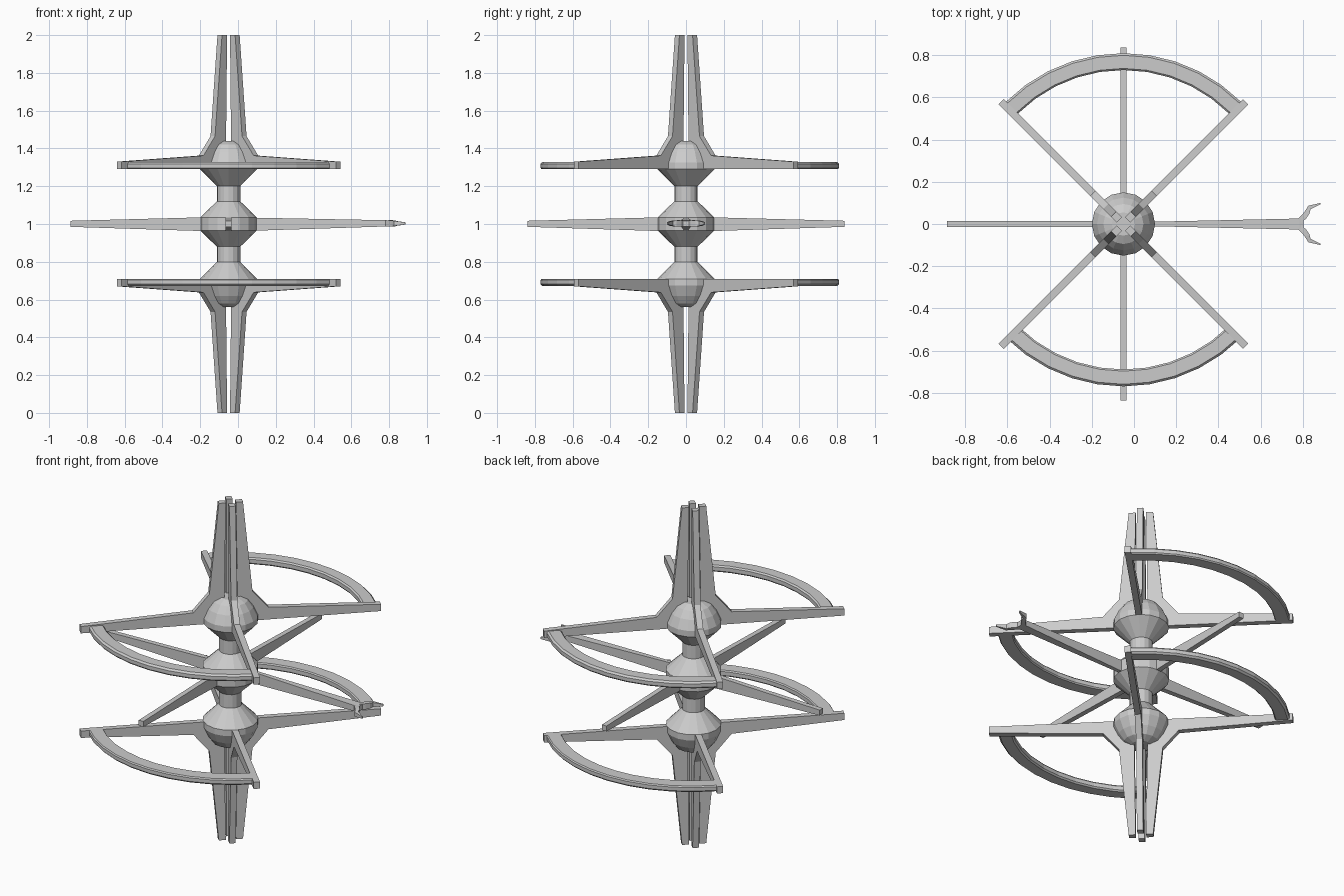
import bpy, bmesh
from math import sin, cos, pi, radians
from mathutils import Vector

if "Cube" in bpy.data.objects:
    bpy.data.objects.remove(bpy.data.objects["Cube"])

CX = -0.05  # hub axis is slightly off centre because of the long claw arm


def finish(name, bm):
    bmesh.ops.remove_doubles(bm, verts=bm.verts, dist=1e-5)
    bmesh.ops.recalc_face_normals(bm, faces=bm.faces)
    me = bpy.data.meshes.new(name)
    bm.to_mesh(me)
    bm.free()
    ob = bpy.data.objects.new(name, me)
    bpy.context.collection.objects.link(ob)
    return ob


def skin(name, rings, closed=False):
    """Join equal-length rings of points into one surface."""
    bm = bmesh.new()
    rows = [[bm.verts.new(p) for p in r] for r in rings]
    n = len(rows[0])
    pairs = list(zip(rows, rows[1:])) + ([(rows[-1], rows[0])] if closed else [])
    for a, b in pairs:
        for i in range(n):
            j = (i + 1) % n
            bm.faces.new((a[i], a[j], b[j], b[i]))
    if not closed:
        bm.faces.new(rows[0])
        bm.faces.new(rows[-1])
    return finish(name, bm)


def lathe(name, profile, n=16):
    return skin(name, [[(CX + r * cos(2 * pi * k / n), r * sin(2 * pi * k / n), z)
                        for k in range(n)] for r, z in profile])


def plate(name, outline, width, angle):
    """Extruded outline (radius, z) standing in the radial plane at an angle."""
    a = radians(angle)
    out, side = Vector((cos(a), sin(a), 0)), Vector((-sin(a), cos(a), 0))
    rings = []
    for s in (-width / 2, width / 2):
        rings.append([Vector((CX, 0, z)) + out * r + side * s for r, z in outline])
    return skin(name, rings)


def flip(z, sign):
    return 1 + sign * (z - 1)


# central column: middle hub, necks
lathe("middle_hub", [(0.062, 0.88), (0.15, 0.965), (0.15, 1.035), (0.062, 1.12)])

# profiles of the end hub and its bent arm (upper version)
end_hub = [(0.062, 1.2), (0.15, 1.29), (0.15, 1.325), (0.125, 1.38),
           (0.095, 1.42), (0.055, 1.44)]
bent_arm = [(0.12, 1.29), (0.82, 1.29), (0.82, 1.33), (0.205, 1.362),
            (0.118, 1.465), (0.066, 2.0), (0.028, 2.0), (0.036, 1.42)]
arc_section = [(0.71, 1.297), (0.715, 1.29), (0.785, 1.29), (0.79, 1.297),
               (0.79, 1.318), (0.78, 1.328), (0.718, 1.328), (0.71, 1.32)]

for label, s in (("upper", 1), ("lower", -1)):
    lathe(label + "_hub", [(r, flip(z, s)) for r, z in end_hub])
    lathe(label + "_neck", [(0.062, flip(1.1, s)), (0.062, flip(1.22, s))])
    for k in range(4):
        plate(f"{label}_bent_arm_{k + 1}", [(r, flip(z, s)) for r, z in bent_arm],
              0.034, 45 + 90 * k)
    # curved segmented bands between the diagonal arms
    for side, start in (("back", 45), ("front", 225)):
        rings = []
        for k in range(11):
            a = radians(start + 9 * k)
            rings.append([(CX + r * cos(a), 0.02 + r * sin(a), flip(z, s))
                          for r, z in arc_section])
        skin(f"{label}_{side}_band", rings)

# straight tapered middle arms
for name, ang in (("back", 90), ("left", 180), ("front", 270)):
    plate(name + "_middle_arm",
          [(0.1, 0.963), (0.15, 0.963), (0.838, 0.985), (0.838, 1.017), (0.15, 1.035), (0.1, 1.035)],
          0.03, ang)

# claw arm, flaring toward its tip
skin("claw_arm", [[(x, w * sy, z0 if sz < 0 else z1)
                   for sy, sz in ((-1, -1), (1, -1), (1, 1), (-1, 1))]
                  for x, w, z0, z1 in ((0.05, 0.01, 0.965, 1.035), (0.1, 0.011, 0.965, 1.033),
                                       (0.785, 0.026, 0.987, 1.02), (0.805, 0.026, 0.987, 1.017))])

# two mirrored prongs: (x, y, half width, half height)
path = [(0.785, 0.014, 0.012, 0.016), (0.808, 0.036, 0.013, 0.017),
        (0.822, 0.056, 0.012, 0.016), (0.832, 0.078, 0.010, 0.013),
        (0.885, 0.097, 0.003, 0.006)]
for name, m in (("back", 1), ("front", -1)):
    rings = []
    for i, (x, y, w, h) in enumerate(path):
        p, q = path[max(i - 1, 0)], path[min(i + 1, len(path) - 1)]
        t = Vector((q[0] - p[0], q[1] - p[1])).normalized()
        rings.append([(x - t.y * w * u, m * (y + t.x * w * u), 1.003 + h * v)
                      for u, v in ((-1, -1), (1, -1), (1, 1), (-1, 1))])
    skin(name + "_prong", rings)
